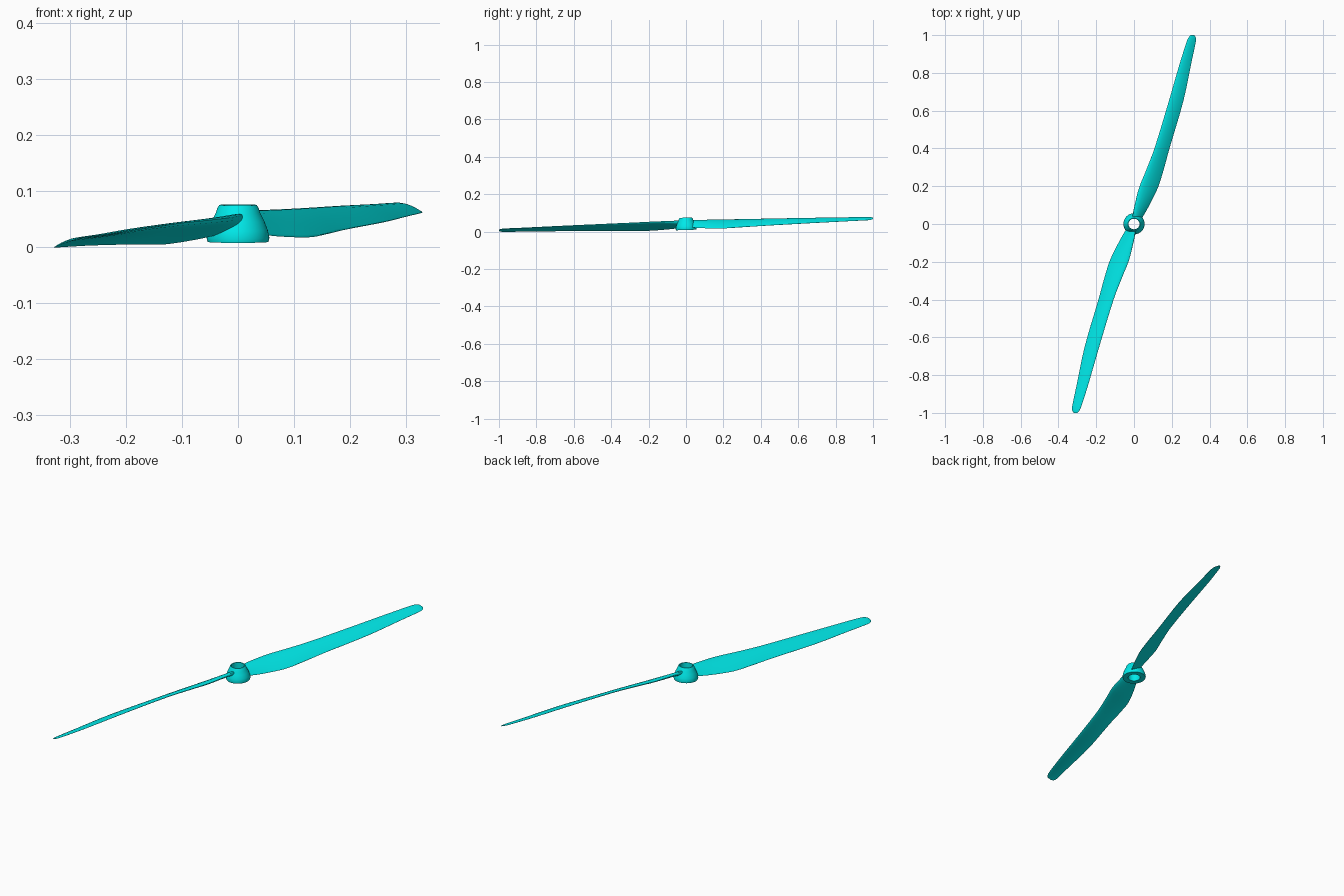
import bpy, bmesh, math

if "Cube" in bpy.data.objects:
    bpy.data.objects.remove(bpy.data.objects["Cube"])

TILT = 0.032      # the whole propeller leans slightly, +y end up
MID_Z = 0.038
SIDE_POINTS = 9   # points across each blade face

mat = bpy.data.materials.new("cyan")
mat.diffuse_color = (0.0, 0.82, 0.82, 1)
mat.use_nodes = True
mat.node_tree.nodes["Principled BSDF"].inputs["Base Color"].default_value = mat.diffuse_color


def finish(bm, name, turn=0.0, angle=40):
    bmesh.ops.recalc_face_normals(bm, faces=bm.faces)
    mesh = bpy.data.meshes.new(name)
    bm.to_mesh(mesh)
    bm.free()
    ob = bpy.data.objects.new(name, mesh)
    bpy.context.collection.objects.link(ob)
    ob.data.materials.append(mat)
    ob.rotation_euler = (TILT, 0, turn)
    if turn:  # turn about the shaft first, then tilt
        from mathutils import Matrix
        mesh.transform(Matrix.Rotation(turn, 4, 'Z'))
        ob.rotation_euler = (TILT, 0, 0)
    ob.location.z = MID_Z
    bpy.ops.object.select_all(action='DESELECT')
    ob.select_set(True)
    bpy.context.view_layer.objects.active = ob
    bpy.ops.object.shade_smooth_by_angle(angle=math.radians(angle))
    return ob


def bridge(bm, a, b):
    n = len(a)
    for i in range(n):
        bm.faces.new((a[i], a[(i + 1) % n], b[(i + 1) % n], b[i]))


# Hub: closed wall profile (radius, height) revolved round the shaft hole
def hub():
    profile = [(0.029, -0.029), (0.054, -0.029), (0.056, -0.022), (0.053, -0.008),
               (0.047, 0.008), (0.040, 0.022), (0.036, 0.033), (0.033, 0.037), (0.029, 0.037)]
    bm = bmesh.new()
    n = 48
    rings = []
    for r, z in profile:
        rings.append([bm.verts.new((r * math.cos(2 * math.pi * i / n),
                                    r * math.sin(2 * math.pi * i / n), z)) for i in range(n)])
    for k in range(len(rings)):
        bridge(bm, rings[k], rings[(k + 1) % len(rings)])
    finish(bm, "hub")


# Blade stations: y, leading x, trailing x, leading z, trailing z, thickness
STATIONS = [
    (0.033, -0.010, 0.044, 0.016, -0.016, 0.020),
    (0.085, 0.000, 0.074, 0.018, -0.021, 0.017),
    (0.190, 0.026, 0.126, 0.018, -0.026, 0.014),
    (0.280, 0.062, 0.155, 0.017, -0.024, 0.012),
    (0.400, 0.108, 0.188, 0.016, -0.020, 0.010),
    (0.650, 0.184, 0.261, 0.013, -0.014, 0.008),
    (0.850, 0.242, 0.303, 0.010, -0.010, 0.006),
    (0.960, 0.277, 0.326, 0.009, -0.008, 0.005),
    (0.985, 0.287, 0.328, 0.008, -0.007, 0.004),
    (1.000, 0.299, 0.319, 0.005, -0.003, 0.002),
]


def smooth(p0, p1, p2, p3, t):
    # Hermite step with tangents scaled to the uneven station spacing
    h = p2[0] - p1[0]
    out = [p1[0] + h * t]
    for a, b, c, d in list(zip(p0, p1, p2, p3))[1:]:
        m1 = h * (c - a) / (p2[0] - p0[0])
        m2 = h * (d - b) / (p3[0] - p1[0])
        out.append((2*t**3 - 3*t**2 + 1) * b + (t**3 - 2*t**2 + t) * m1
                   + (3*t**2 - 2*t**3) * c + (t**3 - t**2) * m2)
    return out


def section(bm, s):
    y, x0, x1, z0, z1, thick = s
    us = [0.5 - 0.5 * math.cos(math.pi * i / (SIDE_POINTS - 1)) for i in range(SIDE_POINTS)]

    def point(u, side):
        half = thick * 0.5 * (2.6 * math.sqrt(u) * (1 - u) + 0.12)
        camber = (x1 - x0) * 0.05 * 4 * u * (1 - u)
        return bm.verts.new((x0 + (x1 - x0) * u, y, z0 + (z1 - z0) * u + camber + side * half))
    return [point(u, 1) for u in us] + [point(u, -1) for u in reversed(us)]


def blade(name, turn):
    bm = bmesh.new()
    last = len(STATIONS) - 1
    rings = []
    for i in range(last):
        p = [STATIONS[max(0, min(last, i + k))] for k in (-1, 0, 1, 2)]
        for j in range(4):
            rings.append(section(bm, smooth(*p, j / 4)))
    rings.append(section(bm, STATIONS[-1]))
    for a, b in zip(rings, rings[1:]):
        bridge(bm, a, b)
    bm.faces.new(rings[0])
    bm.faces.new(rings[-1])
    finish(bm, name, turn, 50)


hub()
blade("blade_back", 0)
blade("blade_front", math.pi)
